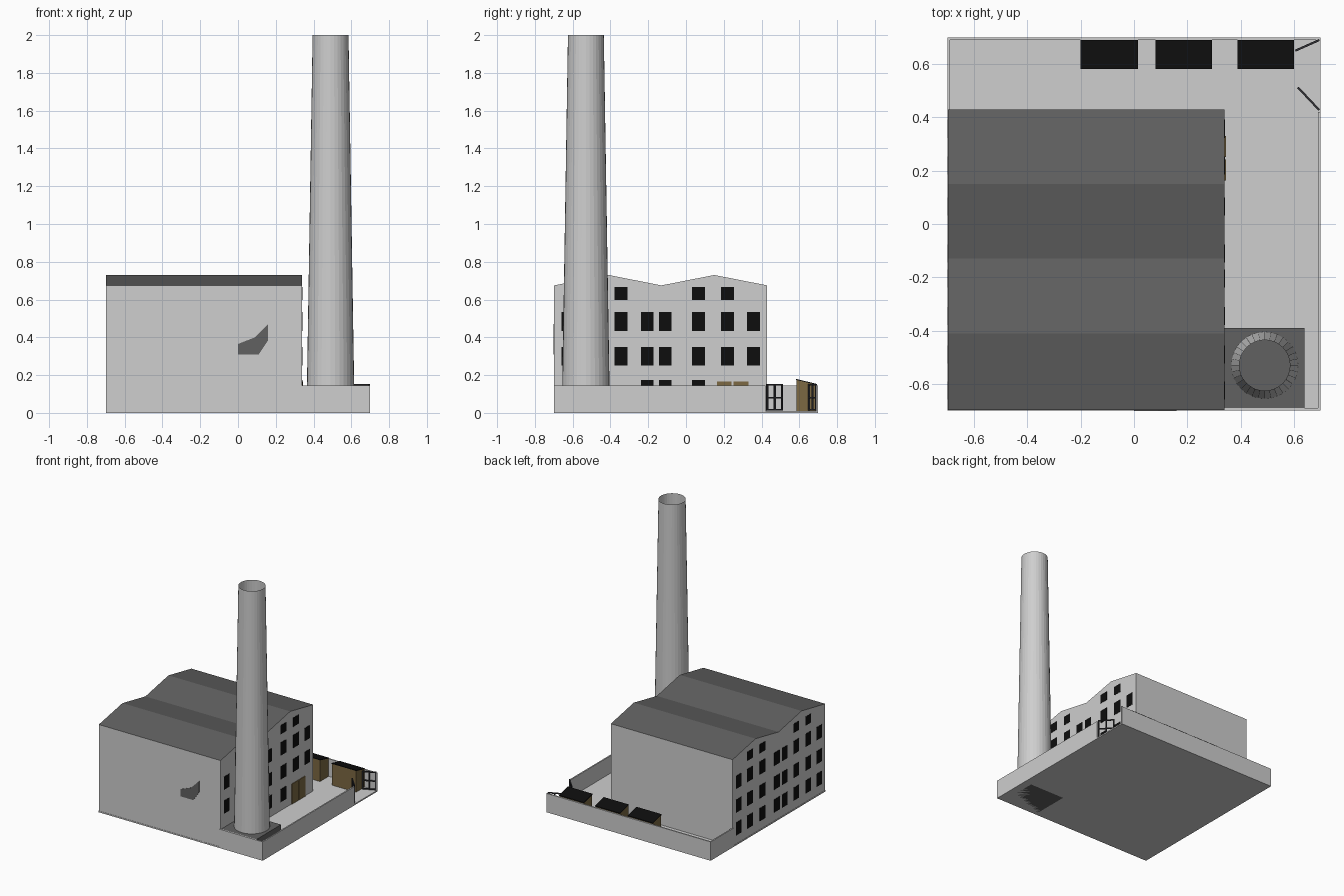
import bpy, bmesh, math
from mathutils import Vector

cube = bpy.data.objects.get("Cube")
if cube:
    bpy.data.objects.remove(cube, do_unlink=True)


def material(name, r, g, b):
    m = bpy.data.materials.new(name)
    m.use_nodes = True
    m.diffuse_color = (r, g, b, 1)
    m.node_tree.nodes["Principled BSDF"].inputs["Base Color"].default_value = (r, g, b, 1)
    return m


CONCRETE = material("light_concrete", 0.62, 0.62, 0.62)
ROOF = material("dark_grey", 0.12, 0.12, 0.12)
BLACK = material("black", 0.004, 0.004, 0.004)
WOOD = material("brown_wood", 0.2, 0.14, 0.055)
IRON = material("dark_iron", 0.03, 0.03, 0.035)


def make_object(name, bm, *mats):
    bmesh.ops.recalc_face_normals(bm, faces=bm.faces)
    mesh = bpy.data.meshes.new(name)
    bm.to_mesh(mesh)
    bm.free()
    for m in mats:
        mesh.materials.append(m)
    obj = bpy.data.objects.new(name, mesh)
    bpy.context.collection.objects.link(obj)
    return obj


def box(name, x, y, z, mat):
    """Box from (low, high) ranges on each axis."""
    bm = bmesh.new()
    bmesh.ops.create_cube(bm, size=1)
    for v in bm.verts:
        v.co = [r[0] if c < 0 else r[1] for r, c in zip((x, y, z), v.co)]
    return make_object(name, bm, mat)


def prism(name, points, direction, *mats):
    """Extrude a flat outline along a direction."""
    bm = bmesh.new()
    face = bm.faces.new([bm.verts.new(p) for p in points])
    new = bmesh.ops.extrude_face_region(bm, geom=[face])["geom"]
    moved = [g for g in new if isinstance(g, bmesh.types.BMVert)]
    bmesh.ops.translate(bm, verts=moved, vec=direction)
    return make_object(name, bm, *mats)


# Yard slab and perimeter walls, open at the gateway
E, T, WALL = 0.7, 0.01, 0.145
box("yard_slab", (-E, E), (-E, E), (0, T), CONCRETE)
box("right_yard_wall", (E - T, E), (-E, 0.42), (0, WALL), CONCRETE)
box("back_yard_wall", (-E, E), (E - T, E), (0, WALL), CONCRETE)
box("left_yard_wall", (-E, T - E), (0.42, E), (0, WALL), CONCRETE)
box("front_yard_wall", (0.33, E), (-E, T - E), (0, WALL), CONCRETE)

# Main hall with a double gabled roof
X0, X1, Y0, Y1, EAVE, RIDGE = -0.698, 0.34, -0.698, 0.43, 0.675, 0.73
outline = [(Y0, 0), (Y1, 0), (Y1, EAVE), (0.15, RIDGE),
           (-0.13, EAVE), (-0.41, RIDGE), (Y0, EAVE)]
hall = prism("main_hall", [(X0, y, z) for y, z in outline], (X1 - X0, 0, 0), CONCRETE, ROOF)
for p in hall.data.polygons:
    p.material_index = int(p.normal.z > 0.5)

# Windows on both gable ends, mirrored about the valley
columns = [-0.625, -0.49, -0.345, -0.205, -0.11, 0.066, 0.22, 0.357]
upper = [columns[i] for i in (1, 2, 5, 6)]
rows = [(0.598, 0.667, upper), (0.434, 0.534, columns), (0.25, 0.35, columns)]
low = (0.075, 0.175)


def windows(side, wall_x, floors):
    for low_z, high_z, places in floors:
        for y in places:
            box(side + "_window", (wall_x - 0.002, wall_x + 0.002),
                (y - 0.034, y + 0.034), (low_z, high_z), BLACK)


windows("right", X1, rows + [(*low, columns[3:6])])
windows("left", X0, rows + [(*low, columns)])

# Double door on the yard side
for y in (0.203, 0.291):
    box("door_leaf", (X1, X1 + 0.005), (y - 0.039, y + 0.039), (T, 0.165), WOOD)

# Dark angular patch on the front wall
patch = [(0, 0.31), (0.11, 0.31), (0.16, 0.385), (0.16, 0.47), (0.09, 0.4), (0, 0.365)]
prism("front_patch", [(x, Y0, z) for x, z in patch], (0, -0.003, 0), ROOF)

# Open chimney on its plinth
box("chimney_plinth", (X1, 0.64), (-0.69, -0.39), (0, 0.144), ROOF)
bm = bmesh.new()
bmesh.ops.create_cone(bm, cap_ends=False, segments=32, radius1=0.125, radius2=0.095, depth=1.86)
bmesh.ops.translate(bm, verts=bm.verts, vec=(0.49, -0.53, 1.07))
chimney = make_object("chimney", bm, CONCRETE)

# Lean-to sheds along the back wall
for x0, x1 in ((-0.2, 0.015), (0.08, 0.293), (0.388, 0.6)):
    side = [(0.584, T), (0.688, T), (0.688, 0.15), (0.584, 0.175)]
    prism("shed", [(x0 + 0.003, y, z) for y, z in side], (x1 - x0 - 0.006, 0, 0), WOOD)
    top = [(0.582, 0.175), (0.69, 0.149), (0.69, 0.154), (0.582, 0.18)]
    prism("shed_roof", [(x0, y, z) for y, z in top], (x1 - x0, 0, 0), BLACK)


# Barred gate leaves, standing open into the yard
def gate(name, hinge, tip):
    span = Vector(tip) - Vector(hinge)
    length, h = span.length, 0.004
    bars = [((0, length), (z - h, z + h)) for z in (0.016, 0.08, 0.148)]
    bars += [((s - h, s + h), (0.012, 0.152)) for s in (h, length / 2, length - h)]
    for x, z in bars:
        bar = box(name + "_bar", x, (-h, h), z, IRON)
        bar.location = (*hinge, 0)
        bar.rotation_euler.z = math.atan2(span.y, span.x)


gate("near_gate", (0.695, 0.427), (0.615, 0.512))
gate("far_gate", (0.695, 0.69), (0.605, 0.65))
